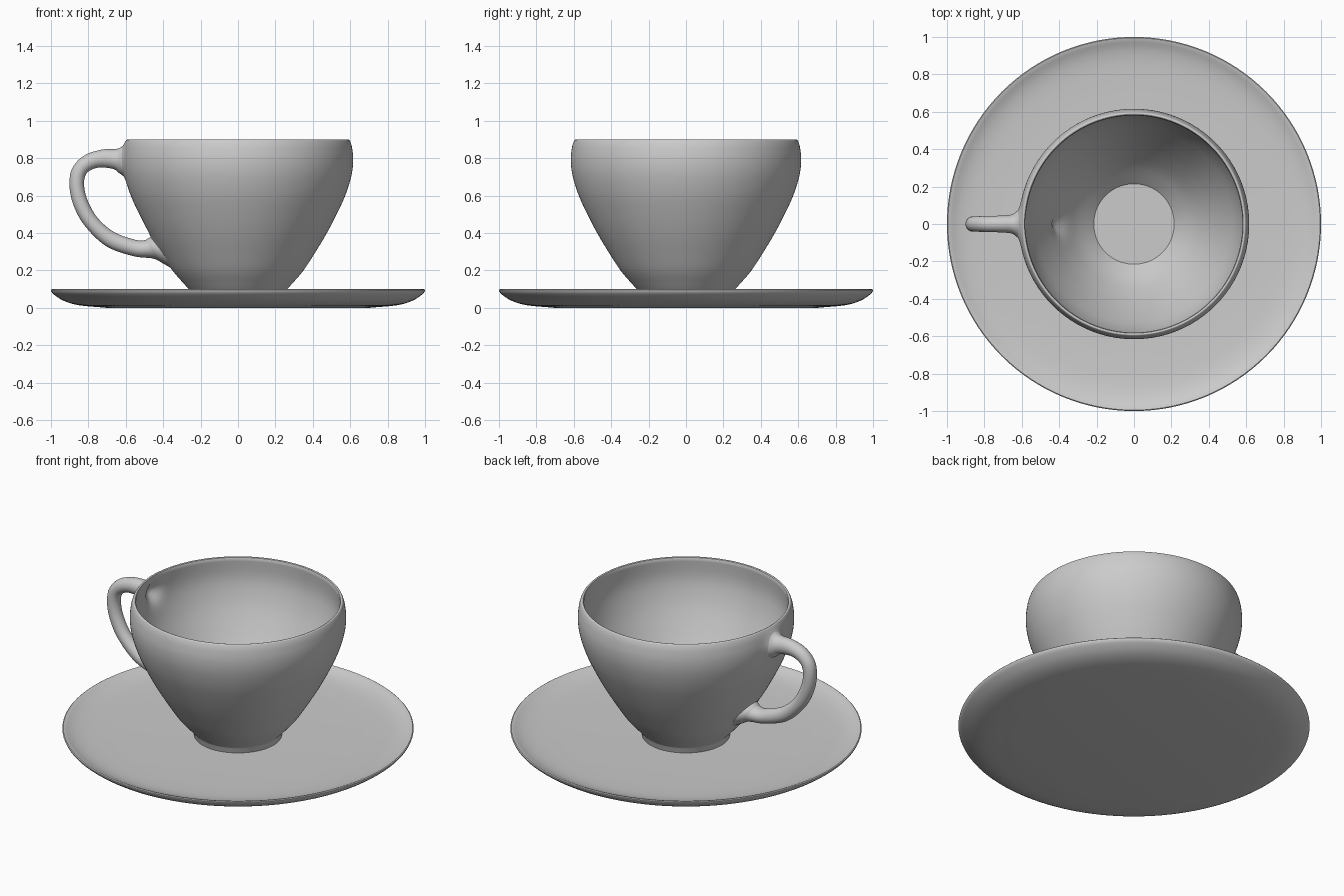
import bpy, bmesh, math

if "Cube" in bpy.data.objects:
    bpy.data.objects.remove(bpy.data.objects["Cube"])


def smooth(pts, n):
    """Catmull-Rom samples through points of any dimension."""
    p = [pts[0]] + list(pts) + [pts[-1]]
    out = []
    for i in range(1, len(p) - 2):
        for k in range(n):
            t = k / n
            out.append(tuple(
                0.5 * (2 * b + (c - a) * t + (2 * a - 5 * b + 4 * c - d) * t**2
                       + (3 * b - a - 3 * c + d) * t**3)
                for a, b, c, d in zip(*p[i - 1:i + 3])))
    return out + [tuple(pts[-1])]


def finish(name, bm, angle):
    bmesh.ops.remove_doubles(bm, verts=bm.verts, dist=1e-5)
    bmesh.ops.recalc_face_normals(bm, faces=bm.faces)
    me = bpy.data.meshes.new(name)
    bm.to_mesh(me)
    bm.free()
    ob = bpy.data.objects.new(name, me)
    bpy.context.collection.objects.link(ob)
    bpy.ops.object.select_all(action='DESELECT')
    bpy.context.view_layer.objects.active = ob
    ob.select_set(True)
    bpy.ops.object.shade_smooth_by_angle(angle=math.radians(angle))
    return ob


def skin(bm, rings):
    """Join consecutive closed rings of coordinates with quads."""
    vs = [[bm.verts.new(c) for c in r] for r in rings]
    for a, b in zip(vs, vs[1:]):
        for i in range(len(a)):
            j = (i + 1) % len(a)
            bm.faces.new((a[i], a[j], b[j], b[i]))


def lathe(bm, profile, seg):
    turn = [2 * math.pi * i / seg for i in range(seg)]
    skin(bm, [[(r * math.cos(a), r * math.sin(a), z) for a in turn]
              for r, z in profile])
    bmesh.ops.remove_doubles(bm, verts=bm.verts, dist=1e-5)
    bmesh.ops.dissolve_degenerate(bm, edges=bm.edges, dist=1e-6)


# saucer: shallow dish with a thin upturned rim
saucer = [(0, 0), (0.7, 0)]
saucer += smooth([(0.72, 0.002), (0.85, 0.014), (0.93, 0.037),
                  (0.985, 0.072), (1.0, 0.093), (0.995, 0.1)], 4)
saucer += smooth([(0.982, 0.097), (0.93, 0.077), (0.85, 0.064), (0.7, 0.057)], 4)
saucer += [(0, 0.055)]
bm = bmesh.new()
lathe(bm, saucer, 128)
finish("saucer", bm, 40)

# cup: foot, outer wall, rounded lip, inner wall and flat floor
cup = [(0, 0.05), (0.245, 0.05), (0.25, 0.058), (0.25, 0.085)]
cup += smooth([(0.255, 0.092), (0.29, 0.13), (0.35, 0.2), (0.415, 0.3),
               (0.475, 0.4), (0.53, 0.505), (0.577, 0.61), (0.607, 0.71),
               (0.616, 0.79), (0.61, 0.855), (0.6, 0.89), (0.592, 0.899),
               (0.584, 0.896)], 5)
cup += smooth([(0.58, 0.885), (0.585, 0.79), (0.575, 0.71), (0.545, 0.61),
               (0.498, 0.505), (0.443, 0.4), (0.383, 0.3), (0.31, 0.2),
               (0.215, 0.105)], 6)
cup += [(0, 0.105)]
bm = bmesh.new()
lathe(bm, cup, 160)
# small hollows in the wall where the handle pulls away
for hx, hz, dx, dz in ((-0.60, 0.79, -0.05, 0), (-0.42, 0.305, -0.045, 0.015)):
    for v in bm.verts:
        d2 = (v.co.x - hx)**2 + v.co.y**2 + (v.co.z - hz)**2
        w = math.exp(-d2 / (2 * 0.04**2))
        if w > 0.01:
            v.co.x += dx * w
            v.co.z += dz * w
finish("cup", bm, 40)

# handle sections: outer edge x, z, inner edge x, z, half width in y
sections = [
    (-0.590, 0.885, -0.590, 0.690, 0.100),
    (-0.618, 0.864, -0.632, 0.718, 0.070),
    (-0.650, 0.850, -0.665, 0.742, 0.050),
    (-0.730, 0.846, -0.735, 0.751, 0.044),
    (-0.825, 0.813, -0.785, 0.738, 0.042),
    (-0.887, 0.745, -0.815, 0.710, 0.041),
    (-0.901, 0.655, -0.823, 0.655, 0.041),
    (-0.880, 0.550, -0.804, 0.575, 0.041),
    (-0.820, 0.440, -0.752, 0.483, 0.041),
    (-0.705, 0.330, -0.662, 0.405, 0.042),
    (-0.560, 0.277, -0.545, 0.363, 0.046),
    (-0.455, 0.264, -0.500, 0.362, 0.060),
    (-0.405, 0.240, -0.480, 0.372, 0.076),
    (-0.345, 0.205, -0.455, 0.385, 0.095),
]
rings = []
for ox, oz, ix, iz, w in smooth(sections, 5):
    ring = []
    for k in range(28):
        a = 2 * math.pi * k / 28
        t = 0.5 + 0.5 * math.cos(a)
        ring.append((ix + (ox - ix) * t, w * math.sin(a), iz + (oz - iz) * t))
    rings.append(ring)
bm = bmesh.new()
skin(bm, rings)
finish("handle", bm, 60)
